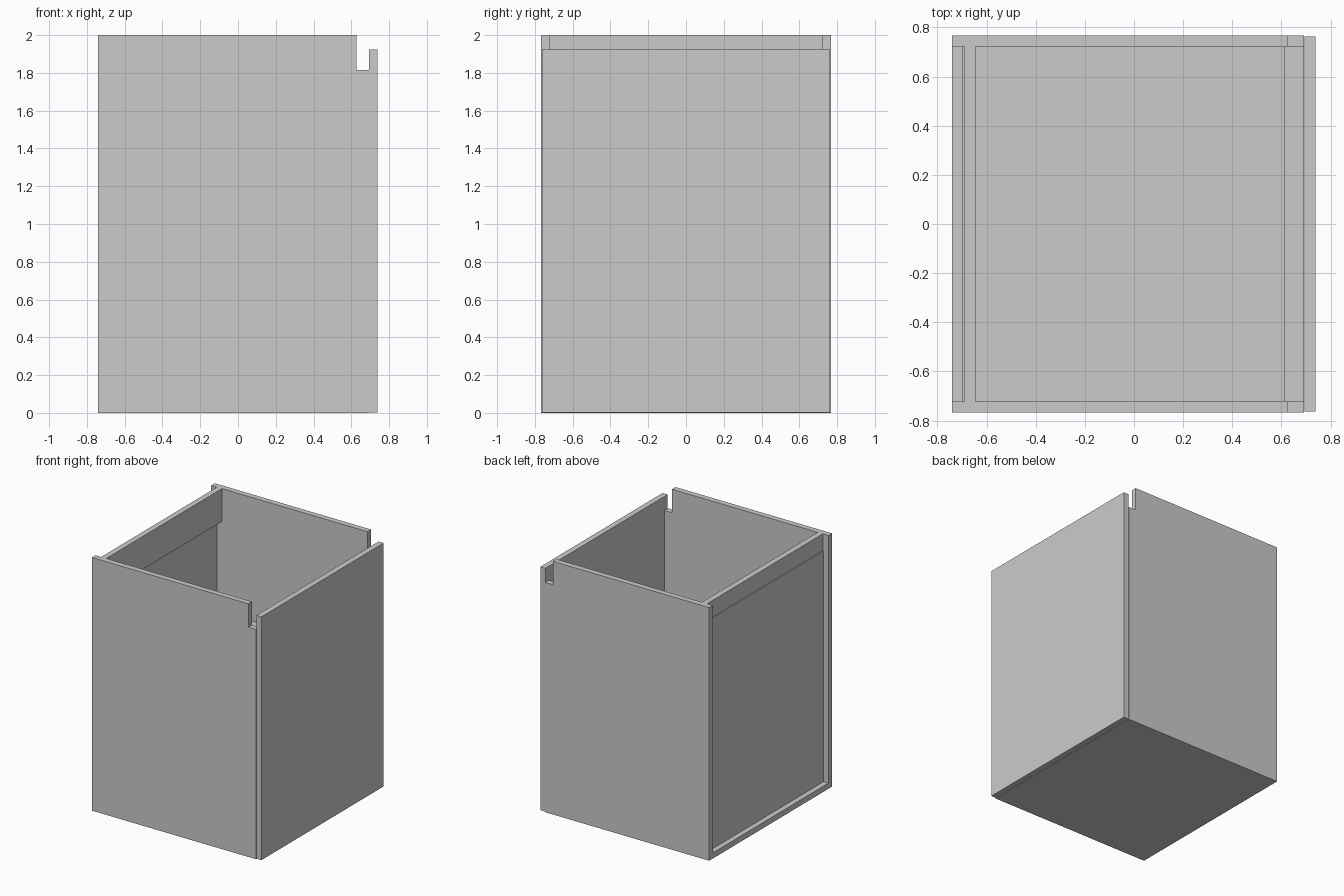
import bpy
import bmesh

if "Cube" in bpy.data.objects:
    bpy.data.objects.remove(bpy.data.objects["Cube"])

W = 0.767      # half width (y)
T = 0.045      # board thickness
BACK, FRONT = -0.74, 0.693   # carcass depth limits (x)
IN = W - T     # inner half width


def prism(name, profile, y0, y1):
    """Extrude an x/z profile from y0 to y1."""
    bm = bmesh.new()
    face = bm.faces.new([bm.verts.new((x, y0, z)) for x, z in profile])
    ext = bmesh.ops.extrude_face_region(bm, geom=[face])
    moved = [v for v in ext["geom"] if isinstance(v, bmesh.types.BMVert)]
    bmesh.ops.translate(bm, verts=moved, vec=(0, y1 - y0, 0))
    bmesh.ops.recalc_face_normals(bm, faces=bm.faces)
    mesh = bpy.data.meshes.new(name)
    bm.to_mesh(mesh)
    bm.free()
    obj = bpy.data.objects.new(name, mesh)
    bpy.context.collection.objects.link(obj)
    return obj


def board(name, x0, x1, z0, z1, half=IN):
    return prism(name, [(x0, z0), (x1, z0), (x1, z1), (x0, z1)], -half, half)


# Side panels, notched at the top front corner
side = [(BACK, 0), (FRONT, 0), (FRONT, 1.815), (0.627, 1.815), (0.627, 2), (BACK, 2)]
prism("side_panel_left", side, -W, -IN)
prism("side_panel_right", side, IN, W)

# Floor, inset shelf and rear top rail between the sides
board("floor_panel", BACK, FRONT, 0, T)
board("shelf", -0.69, 0.615, 0.98, 0.98 + T)
board("rear_top_rail", -0.69, -0.645, 1.74, 2)

# Thin recessed back sheet
board("back_sheet", -0.698, -0.69, T, 1.868)

# Door, slightly smaller than the carcass and lower than its top
board("door", FRONT + 0.001, 0.739, 0.003, 1.925, W - 0.004)
